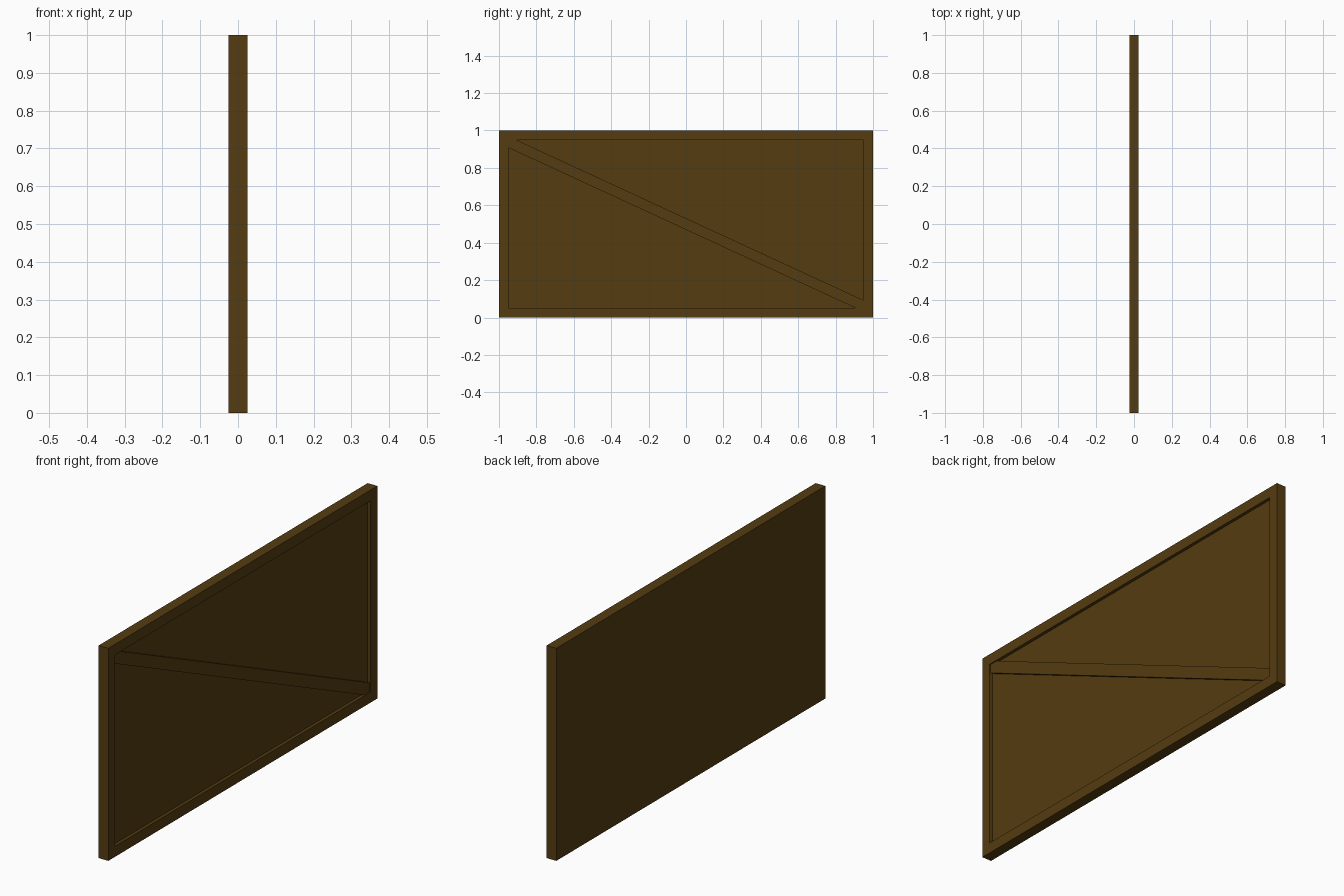
import bpy

if "Cube" in bpy.data.objects:
    bpy.data.objects.remove(bpy.data.objects["Cube"])

wood = bpy.data.materials.new("dark brown wood")
wood.diffuse_color = (0.09, 0.045, 0.005, 1)
wood.use_nodes = True
wood.node_tree.nodes["Principled BSDF"].inputs["Base Color"].default_value = wood.diffuse_color

BACK, FRONT = -0.025, 0.025   # overall thickness along x
PANEL, BRACE = 0.010, 0.020   # front surfaces of the panel and the brace


def prism(name, outline, x0, x1):
    """Extrude a (y, z) outline, counter-clockwise from +x, between x0 and x1."""
    n = len(outline)
    verts = [(x, y, z) for x in (x0, x1) for y, z in outline]
    faces = [tuple(reversed(range(n))), tuple(range(n, 2 * n))]
    faces += [(i, (i + 1) % n, n + (i + 1) % n, n + i) for i in range(n)]
    mesh = bpy.data.meshes.new(name)
    mesh.from_pydata(verts, [], faces)
    mesh.materials.append(wood)
    ob = bpy.data.objects.new(name, mesh)
    bpy.context.collection.objects.link(ob)
    return ob


# Frame: a rectangular ring with a flat front and back rim
outer = [(-1, 0), (1, 0), (1, 1), (-1, 1)]
inner = [(-0.95, 0.05), (0.95, 0.05), (0.95, 0.95), (-0.95, 0.95)]
verts = [(x, y, z) for x in (BACK, FRONT) for ring in (outer, inner) for y, z in ring]
faces = []
for i in range(4):
    j = (i + 1) % 4
    faces += [(8 + i, 8 + j, 12 + j, 12 + i),   # front rim
              (i, 4 + i, 4 + j, j),             # back rim
              (i, j, 8 + j, 8 + i),             # outer walls
              (4 + i, 12 + i, 12 + j, 4 + j)]   # inner walls
mesh = bpy.data.meshes.new("frame")
mesh.from_pydata(verts, [], faces)
mesh.materials.append(wood)
bpy.context.collection.objects.link(bpy.data.objects.new("frame", mesh))

# Recessed panel, flush with the frame at the back
prism("panel", inner, BACK, PANEL)

# Diagonal brace fitted into two opposite corners
prism("diagonal_brace",
      [(-0.95, 0.95), (-0.95, 0.908), (0.908, 0.05),
       (0.95, 0.05), (0.95, 0.092), (-0.908, 0.95)], PANEL, BRACE)
